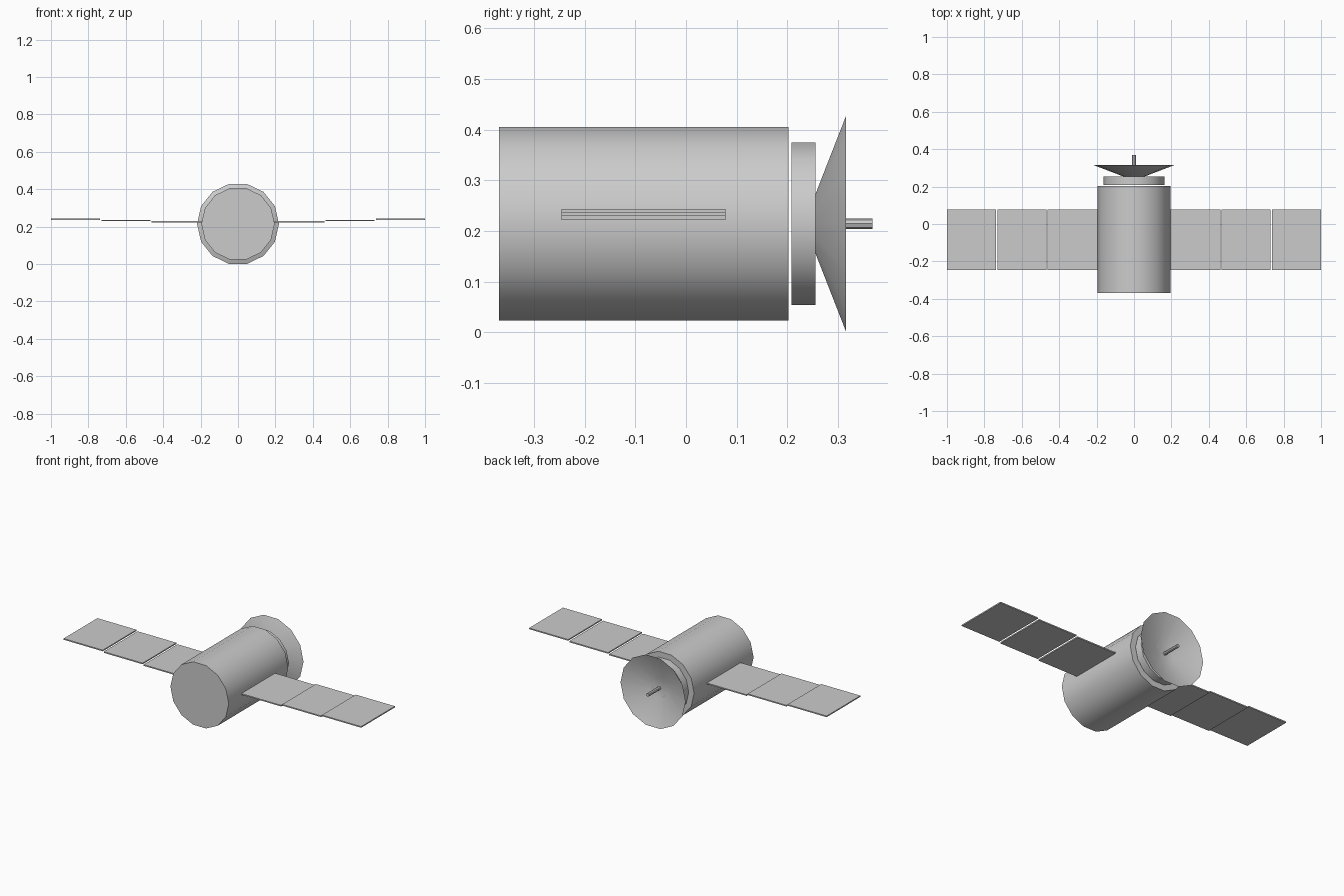
import bpy, bmesh, math
from mathutils import Matrix

if "Cube" in bpy.data.objects:
    bpy.data.objects.remove(bpy.data.objects["Cube"])

CZ = 0.2145      # height of the long axis
SIDES = 14


def tube(name, rings, sides=SIDES, cap_end=True):
    """Lathe (y, radius) rings around the long axis."""
    bm = bmesh.new()
    loops = []
    for y, r in rings:
        loops.append([bm.verts.new((r * math.cos(2 * math.pi * i / sides), y,
                                    CZ + r * math.sin(2 * math.pi * i / sides)))
                      for i in range(sides)])
    for a, b in zip(loops, loops[1:]):
        for i in range(sides):
            j = (i + 1) % sides
            bm.faces.new((a[i], b[i], b[j], a[j]))
    bm.faces.new(loops[0])
    if cap_end:
        bm.faces.new(list(reversed(loops[-1])))
    if cap_end:
        bmesh.ops.recalc_face_normals(bm, faces=bm.faces)
    ob = finish(name, bm)
    bpy.ops.object.select_all(action='DESELECT')
    ob.select_set(True)
    bpy.context.view_layer.objects.active = ob
    bpy.ops.object.shade_smooth_by_angle(angle=math.radians(35))
    return ob


def finish(name, bm):
    me = bpy.data.meshes.new(name)
    bm.to_mesh(me)
    bm.free()
    ob = bpy.data.objects.new(name, me)
    bpy.context.collection.objects.link(ob)
    return ob


def box(name, lo, hi):
    bm = bmesh.new()
    size = [h - l for l, h in zip(lo, hi)]
    mid = [(h + l) / 2 for l, h in zip(lo, hi)]
    bmesh.ops.create_cube(bm, size=1,
                          matrix=Matrix.Translation(mid) @ Matrix.Diagonal((*size, 1)))
    return finish(name, bm)


# main body, collar, open dish and its feed rod
tube("body", [(-0.369, 0.196), (0.202, 0.196)])
tube("dish_collar", [(0.208, 0.164), (0.255, 0.164)])
tube("dish", [(0.255, 0.059), (0.316, 0.219)], cap_end=False)
tube("feed_rod", [(0.255, 0.010), (0.368, 0.010)], sides=8)

# solar panels, each one stepped slightly higher going outward
for side, s in (("right", 1), ("left", -1)):
    for i, (x0, x1) in enumerate(((0.195, 0.462), (0.469, 0.730), (0.737, 1.0))):
        z = 0.222 + 0.0073 * i
        xa, xb = sorted((s * x0, s * x1))
        box(f"solar_panel_{side}_{i + 1}", (xa, -0.246, z), (xb, 0.078, z + 0.0073))
